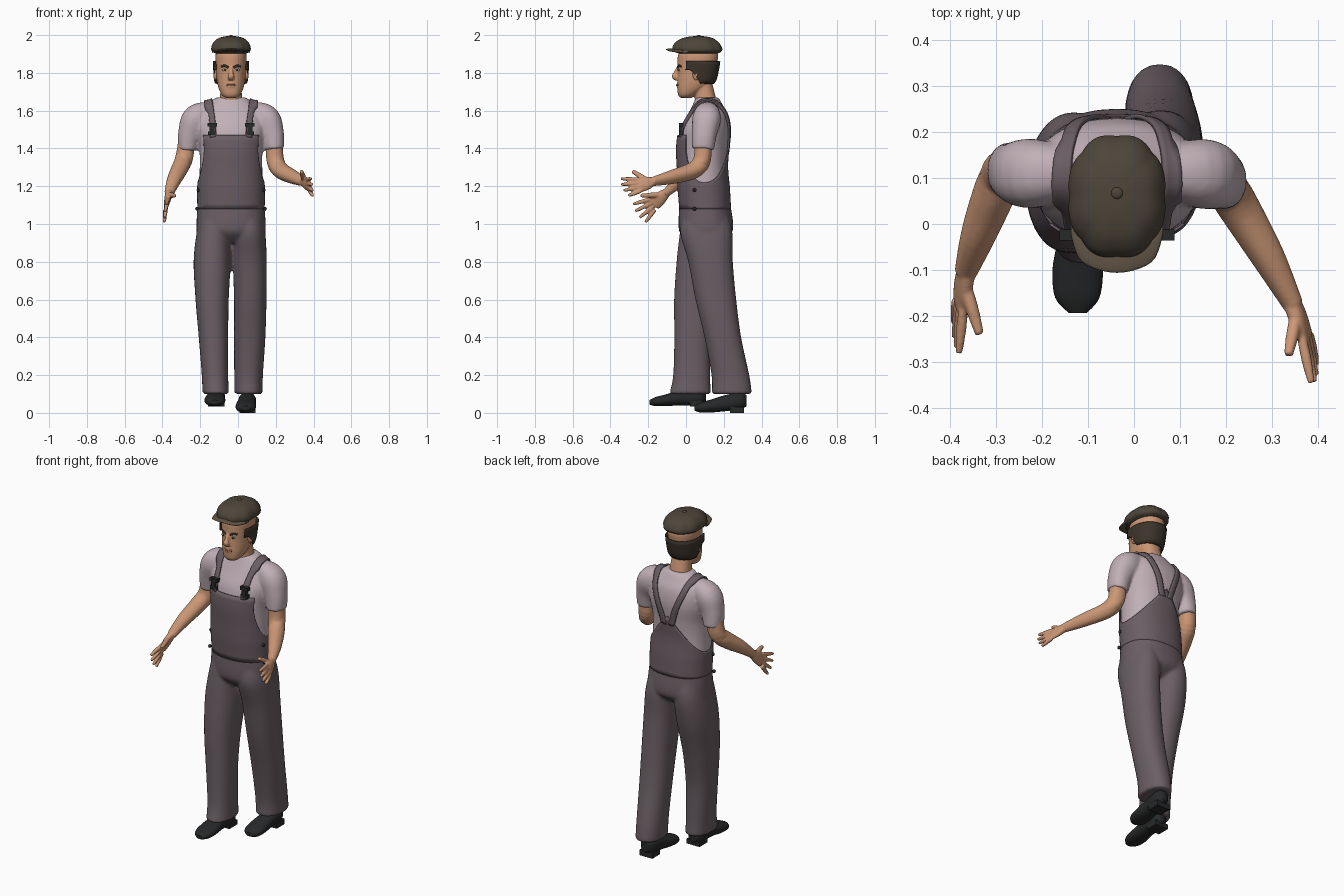
import bpy, bmesh, math
from mathutils import Vector

default_cube = bpy.data.objects.get("Cube")
if default_cube:
    bpy.data.objects.remove(default_cube)
CX = -.037  # body centre line
X, Y, Z = Vector((1, 0, 0)), Vector((0, 1, 0)), Vector((0, 0, 1))

def material(name, *rgb):
    mat = bpy.data.materials.new(name)
    mat.use_nodes = True
    mat.diffuse_color = (*rgb, 1)
    mat.node_tree.nodes["Principled BSDF"].inputs["Base Color"].default_value = (*rgb, 1)
    return mat

skin = material("skin", .6, .31, .18)
denim = material("overall_cloth", .145, .112, .127)
cotton = material("shirt_cloth", .53, .43, .47)
tweed = material("cap_cloth", .075, .06, .042)
peak_cloth = material("peak_cloth", .12, .09, .06)
leather = material("black_leather", .02, .021, .022)
hair_brown = material("dark_hair", .045, .034, .024)
eye_white = material("eye_white", .6, .57, .54)
lip = material("lip", .38, .16, .11)

def finish(name, bm, mat):
    bmesh.ops.recalc_face_normals(bm, faces=bm.faces)
    mesh = bpy.data.meshes.new(name)
    bm.to_mesh(mesh)
    bm.free()
    obj = bpy.data.objects.new(name, mesh)
    bpy.context.scene.collection.objects.link(obj)
    mesh.materials.append(mat)
    bpy.context.view_layer.objects.active = obj
    obj.select_set(True)
    bpy.ops.object.shade_smooth_by_angle(angle=math.radians(50))
    obj.select_set(False)
    return obj

def centred(rows):
    return [(CX, *row) for row in rows]

def smooth_rows(rows, steps=5):
    """Catmull-Rom curve through rows of any width."""
    rows, out = [Vector(row) for row in rows], []
    for i, (q, r) in enumerate(zip(rows, rows[1:])):
        p, s = rows[max(i - 1, 0)], rows[min(i + 2, len(rows) - 1)]
        for t in (k / steps for k in range(steps)):
            bend = 2 * p - 5 * q + 4 * r - s + (3 * q - p - 3 * r + s) * t
            out.append(q + (r - p + bend * t) * (t / 2))
    return out + [rows[-1]]

def oval(angle):
    """Slightly squared unit circle."""
    return [math.copysign(abs(w) ** .9, w) for w in (math.cos(angle), math.sin(angle))]

def add_tube(bm, rows, wide=X, normal=None, sides=32, lobes=0):
    """Closed tube through rows of (x, y, z, half width, half depth)."""
    rows = smooth_rows(rows)
    centres = [Vector(row[:3]) for row in rows]
    rings = []
    for i, row in enumerate(rows):
        along = normal or (centres[min(i + 1, len(rows) - 1)] - centres[max(i - 1, 0)]).normalized()
        u = (wide - along * wide.dot(along)).normalized()
        v, ring = along.cross(u), []
        for angle in (math.tau * k / sides for k in range(sides)):
            c, s = oval(angle)
            puff = 1 - .04 * (1 - abs(math.sin(angle * lobes / 2))) if lobes else 1
            ring.append(bm.verts.new(centres[i] + (u * c * row[3] + v * s * row[4]) * puff))
        rings.append(ring)
    for low, high in zip(rings, rings[1:]):
        for k in range(sides):
            bm.faces.new((low[k - 1], low[k], high[k], high[k - 1]))
    bm.faces.new(rings[0])
    bm.faces.new(rings[-1])

def tube(name, mat, rows, **options):
    bm = bmesh.new()
    add_tube(bm, rows, **options)
    return finish(name, bm, mat)

def blend(obj, voxel, rounds):
    """Fuse overlapping tubes into one soft surface."""
    remesh = obj.modifiers.new("fuse", "REMESH")
    remesh.mode, remesh.voxel_size, remesh.use_smooth_shade = "VOXEL", voxel, True
    obj.modifiers.new("soften", "SMOOTH").iterations = rounds
    return obj

def row_at(rows, z):
    rows = smooth_rows(rows)
    for low, high in zip(rows, rows[1:]):
        if z <= high[2]:
            return low.lerp(high, (z - low[2]) / (high[2] - low[2]))
    return rows[-1]

def shell(name, mat, rows, start, end, bottom, top, offset, thickness, columns=96, levels=14):
    """Cloth or hair layer lying on a loft, with edges that vary by angle."""
    bm, grid = bmesh.new(), []
    for angle in (start + (end - start) * i / columns for i in range(columns + 1)):
        (c, s), column = oval(angle), []
        for k in range(levels + 1):
            z = bottom(angle) + (top(angle) - bottom(angle)) * k / levels
            x, y, _, a, b = row_at(rows, z)
            column.append(bm.verts.new((x + (a + offset(z)) * c, y + (b + offset(z)) * s, z)))
        grid.append(column)
    for left, right in zip(grid, grid[1:]):
        for k in range(levels):
            bm.faces.new((left[k], right[k], right[k + 1], left[k + 1]))
    bmesh.ops.remove_doubles(bm, verts=bm.verts, dist=.0001)
    finish(name, bm, mat).modifiers.new("thickness", "SOLIDIFY").thickness = thickness

def solid(name, mat, centre, size, block=False):
    bm = bmesh.new()
    if block:
        bmesh.ops.create_cube(bm, size=1)
    else:
        bmesh.ops.create_uvsphere(bm, u_segments=16, v_segments=10, radius=1)
    bmesh.ops.scale(bm, vec=size, verts=bm.verts)
    bmesh.ops.translate(bm, vec=centre, verts=bm.verts)
    finish(name, bm, mat)

# Torso loft shared by shirt and overalls
torso = centred([(.1, .9, .1, .08), (.105, .95, .175, .135), (.105, 1, .183, .145), (.1, 1.1, .177, .136),
                 (.093, 1.2, .17, .13), (.087, 1.3, .166, .127), (.088, 1.4, .168, .132), (.1, 1.5, .185, .13),
                 (.115, 1.58, .17, .105), (.115, 1.63, .13, .08), (.112, 1.67, .08, .06)])
# Shirt with short sleeves
bm = bmesh.new()
add_tube(bm, [row for row in torso if row[2] > 1.05], normal=Z)
for side, back in ((1, -.015), (-1, .015)):
    add_tube(bm, [(CX + side * .09, .115, 1.6, .05, .05), (CX + side * .18, .11, 1.56, .075, .075),
                  (CX + side * .218, .105 + back / 2, 1.48, .066, .062),
                  (CX + side * .23, .105 + back, 1.395, .058, .05)], wide=Y)
shirt = blend(finish("shirt", bm, cotton), .009, 4)
# Trousers: pelvis and two striding legs
bm = bmesh.new()
add_tube(bm, [row for row in torso if row[2] < 1.25], normal=Z)
add_tube(bm, [(-.118, .022, .1, .07, .11), (-.122, .03, .2, .07, .098), (-.13, .035, .4, .078, .097),
              (-.137, .052, .6, .088, .115), (-.137, .085, .8, .098, .135),
              (-.13, .105, .95, .09, .138), (-.12, .105, 1.05, .08, .12)], normal=Z)
add_tube(bm, [(.056, .243, .1, .074, .106), (.056, .235, .2, .076, .1), (.062, .195, .4, .083, .097),
              (.065, .158, .6, .086, .108), (.062, .13, .8, .09, .118),
              (.055, .108, .95, .09, .138), (.046, .105, 1.05, .08, .12)], normal=Z)
blend(finish("trousers", bm, denim), .009, 4)

# Bib and back panel
def bib_top(angle):
    c = abs(math.cos(angle))
    return 1.43 - .21 * c if math.sin(angle) > 0 else 1.47 - .25 * max(0, (c - .77) / .23) ** .5

shell("overall_bib", denim, torso, 0, math.tau, lambda angle: 1.08, bib_top,
      lambda z: .009 * min(1, max(0, (z - 1.08) * 9)), .006)
# Straps draped on the shirt, buckles and side buttons
for side, label in ((1, "left"), (-1, "right")):
    path = smooth_rows([(.1, -.04, 1.46), (.104, -.025, 1.54), (.118, .03, 1.63), (.125, .09, 1.67),
                        (.115, .17, 1.65), (.09, .22, 1.57), (.055, .235, 1.48), (.025, .23, 1.38)])
    bm = bmesh.new()
    lines = [[bm.verts.new((CX + side * (s + w), y, z)) for w in (-.018, -.006, .006, .018)] for s, y, z in path]
    for low, high in zip(lines, lines[1:]):
        for k in range(3):
            bm.faces.new((low[k], low[k + 1], high[k + 1], high[k]))
    strap = finish(label + "_strap", bm, denim)
    wrap = strap.modifiers.new("drape", "SHRINKWRAP")
    wrap.target, wrap.wrap_mode, wrap.offset = shirt, "ABOVE_SURFACE", .007
    thick = strap.modifiers.new("cloth", "SOLIDIFY")
    thick.thickness, thick.offset = .01, 0
    for part, z, width, height in (("clip", 1.525, .05, .02), ("bar", 1.503, .026, .04), ("hook", 1.48, .044, .02)):
        solid(f"{label}_buckle_{part}", leather, (CX + side * .1, -.024, z), (width, .024, height), block=True)
    for part, z in (("lower", 1.08), ("upper", 1.18)):
        edge = row_at(torso, z)[3] + .002
        solid(f"{label}_{part}_button", leather, (CX + side * edge, .045, z), (.009, .01, .01))

# Arms with hands
def arm(name, rows, knuckles, tips, thumb):
    bm = bmesh.new()
    add_tube(bm, rows, wide=Z + Y)
    wrist, thumb = Vector(rows[-1][:3]), Vector(thumb)
    (top, low), (tip_top, tip_low) = map(Vector, knuckles), map(Vector, tips)
    middle, spread = (top + low) / 2, top - low
    add_tube(bm, [(*wrist, .024, .02), (*wrist.lerp(middle, .5), .036, .018), (*middle, .038, .013)], wide=spread)
    digits = [(wrist.lerp(top, .35), thumb, .014)]
    for k, extra in enumerate((0, .012, .012, 0)):
        base, tip = top.lerp(low, k / 3), tip_top.lerp(tip_low, k / 3)
        digits.append((base, tip + (tip - base).normalized() * extra, .011))
    for base, tip, r in digits:
        add_tube(bm, [(*base, r, r), (*base.lerp(tip, .5), r, r), (*tip, r * .7, r * .7)], wide=spread, sides=12)
    blend(finish(name, bm, skin), .005, 2)

arm("left_arm", [(.19, .09, 1.46, .045, .045), (.197, .085, 1.34, .046, .046), (.225, .04, 1.285, .044, .044),
                 (.29, -.07, 1.25, .037, .035), (.345, -.175, 1.225, .025, .021)],
    [(.365, -.25, 1.235), (.38, -.24, 1.175)], [(.385, -.345, 1.24), (.395, -.305, 1.15)], (.335, -.285, 1.28))
arm("right_arm", [(-.268, .12, 1.46, .045, .045), (-.285, .11, 1.35, .046, .046), (-.31, .05, 1.29, .044, .044),
                  (-.34, -.03, 1.23, .037, .035), (-.365, -.105, 1.165, .025, .021)],
    [(-.37, -.18, 1.135), (-.385, -.165, 1.075)], [(-.38, -.28, 1.105), (-.39, -.215, 1.01)], (-.335, -.24, 1.15))
# Head, neck, nose and muzzle fused
head = centred([(0, 1.668, .03, .03), (.008, 1.685, .05, .05), (.032, 1.72, .066, .078), (.05, 1.76, .075, .095),
                (.056, 1.8, .078, .1), (.06, 1.85, .081, .105), (.064, 1.9, .081, .105), (.065, 1.95, .06, .08)])
bm = bmesh.new()
add_tube(bm, head, normal=Z)
add_tube(bm, centred([(.11, 1.6, .07, .06), (.1, 1.68, .058, .055), (.085, 1.76, .055, .05)]), normal=Z)
add_tube(bm, centred([(-.036, 1.835, .008, .01), (-.053, 1.8, .011, .012), (-.06, 1.782, .018, .015),
                      (-.048, 1.765, .014, .01)]), sides=16)
add_tube(bm, centred([(-.036, 1.745, .018, .012), (-.04, 1.725, .02, .011)]), sides=16)
blend(finish("head", bm, skin), .005, 2)

def on_face(dx, z):
    _, y, _, a, b = row_at(head, z)
    return Vector((CX + dx, y - b * (1 - (abs(dx) / a) ** 2.2) ** .45, z))

# Face features and ears
for side, label in ((1, "left"), (-1, "right")):
    solid(label + "_ear", skin, (CX + side * .081, .055, 1.793), (.012, .02, .032))
    solid(label + "_eye", eye_white, on_face(side * .033, 1.815), (.014, .004, .006))
    solid(label + "_iris", hair_brown, on_face(side * .032, 1.815) - Y * .003, (.006, .003, .006))
    tube(label + "_eyebrow", hair_brown, [(*on_face(side * d, z), .006, .004) for d, z in
         ((.014, 1.828), (.034, 1.838), (.052, 1.834))], wide=Z, sides=10)
tube("mouth", lip, [(CX + d, y, 1.735, .005, .004) for d, y in
     ((-.026, -.04), (0, -.05), (.026, -.04))], wide=Z, sides=10)
# Hair around sides and back, leaving the face clear
shell("hair", hair_brown, head, -.5, math.pi + .5,
      lambda angle: 1.815 - .07 * min(1, max(0, (math.sin(angle) + .25) * 2)),
      lambda angle: 1.862, lambda z: .007, .008, columns=48, levels=6)
# Flat cap: panelled crown, peak and button
tube("cap_crown", tweed, centred([(.065, 1.903, .085, .105), (.062, 1.912, .102, .128), (.06, 1.928, .108, .136),
                                  (.058, 1.955, .1, .124), (.06, 1.98, .076, .092), (.065, 1.992, .04, .048),
                                  (.066, 1.995, .01, .01)]), normal=Z, sides=64, lobes=8)
tube("cap_peak", peak_cloth, [(CX + d, y, z, a, .006) for d, y, z, a in
     ((-.1, -.005, 1.912, .02), (-.075, -.045, 1.916, .038), (0, -.062, 1.924, .044),
      (.075, -.045, 1.916, .038), (.1, -.005, 1.912, .02))], wide=Y, normal=X)
solid("cap_button", tweed, (CX, .067, 1.994), (.013, .013, .006))
# Shoes with heel blocks
tube("right_shoe", leather, [(-.115, .105, .085, .02, .03), (-.115, .07, .085, .045, .045),
                             (-.118, -.03, .08, .048, .04), (-.122, -.1, .068, .055, .032),
                             (-.123, -.16, .06, .048, .024), (-.122, -.193, .056, .02, .012)], normal=-Y)
solid("right_heel", leather, (-.115, .06, .048), (.085, .075, .028), block=True)
tube("left_shoe", leather, [(.05, .32, .064, .02, .03), (.05, .285, .064, .045, .045), (.046, .2, .05, .048, .042),
                            (.042, .13, .036, .054, .034), (.04, .075, .028, .048, .026),
                            (.04, .045, .025, .02, .012)], normal=-Y)
solid("left_heel", leather, (.05, .27, .016), (.085, .075, .032), block=True)
